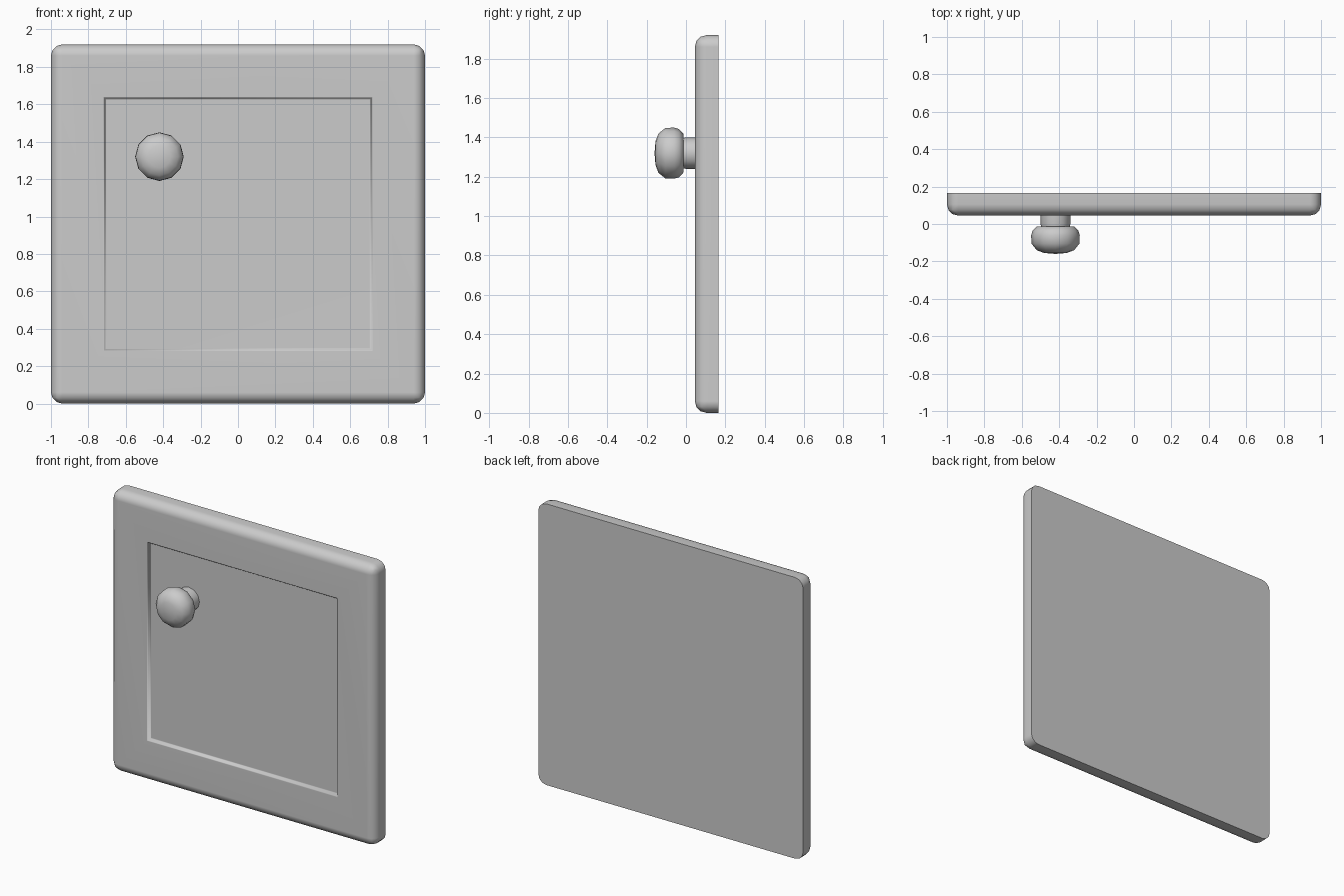
import bpy, bmesh, math
from mathutils import Matrix

if "Cube" in bpy.data.objects:
    bpy.data.objects.remove(bpy.data.objects["Cube"], do_unlink=True)

grey = bpy.data.materials.new("plain grey")
colour = (0.6, 0.6, 0.6, 1)
grey.use_nodes = True
grey.diffuse_color = colour
grey.node_tree.nodes["Principled BSDF"].inputs["Base Color"].default_value = colour


def add_object(name, bm, angle):
    bmesh.ops.recalc_face_normals(bm, faces=bm.faces)
    mesh = bpy.data.meshes.new(name)
    bm.to_mesh(mesh)
    bm.free()
    obj = bpy.data.objects.new(name, mesh)
    bpy.context.collection.objects.link(obj)
    mesh.materials.append(grey)
    bpy.ops.object.select_all(action='DESELECT')
    obj.select_set(True)
    bpy.context.view_layer.objects.active = obj
    bpy.ops.object.shade_smooth_by_angle(angle=math.radians(angle))
    return obj


# Door panel: slab with rounded front and corners, flat back
WIDTH, HEIGHT, FRONT, BACK = 2.0, 1.92, 0.045, 0.165
bm = bmesh.new()
bmesh.ops.create_cube(bm, size=1, matrix=Matrix.Translation(
    (0, (FRONT + BACK) / 2, HEIGHT / 2)) @ Matrix.Diagonal((WIDTH, BACK - FRONT, HEIGHT, 1)))
rounded = [e for e in bm.edges if any(v.co.y < BACK - 0.01 for v in e.verts)]
bmesh.ops.bevel(bm, geom=rounded, offset=0.06, segments=3, profile=0.5,
                affect='EDGES', clamp_overlap=True)

# Sunken middle with softened edges
bm.normal_update()
face = max((f for f in bm.faces if f.normal.y < -0.99), key=lambda f: f.calc_area())
for thickness, depth in ((0.22, 0), (0.005, -0.003), (0.006, -0.019), (0.005, -0.003)):
    bmesh.ops.inset_region(bm, faces=[face], thickness=thickness, depth=depth,
                           use_even_offset=True)
panel = add_object("door_panel", bm, 60)
panel.modifiers.new("even shading", 'WEIGHTED_NORMAL').keep_sharp = True


# Round parts of the handle, spun about the front-to-back axis
def turned(name, profile, sides, angle):
    bm = bmesh.new()
    verts = [bm.verts.new((r, y, 0)) for r, y in profile]
    edges = [bm.edges.new(pair) for pair in zip(verts, verts[1:])]
    bmesh.ops.spin(bm, geom=verts + edges, cent=(0, 0, 0), axis=(0, 1, 0),
                   angle=math.tau, steps=sides)
    bmesh.ops.remove_doubles(bm, verts=bm.verts, dist=0.0005)
    obj = add_object(name, bm, angle)
    obj.location = (-0.42, 0, 1.32)
    return obj


turned("knob", [(0, -0.16), (0.06, -0.155), (0.1, -0.14), (0.128, -0.105),
                (0.13, -0.06), (0.122, -0.035), (0.1, -0.014), (0, -0.01)], 12, 60)
turned("knob_stem", [(0.075, -0.02), (0.08, 0.0), (0.08, 0.07)], 12, 60)
